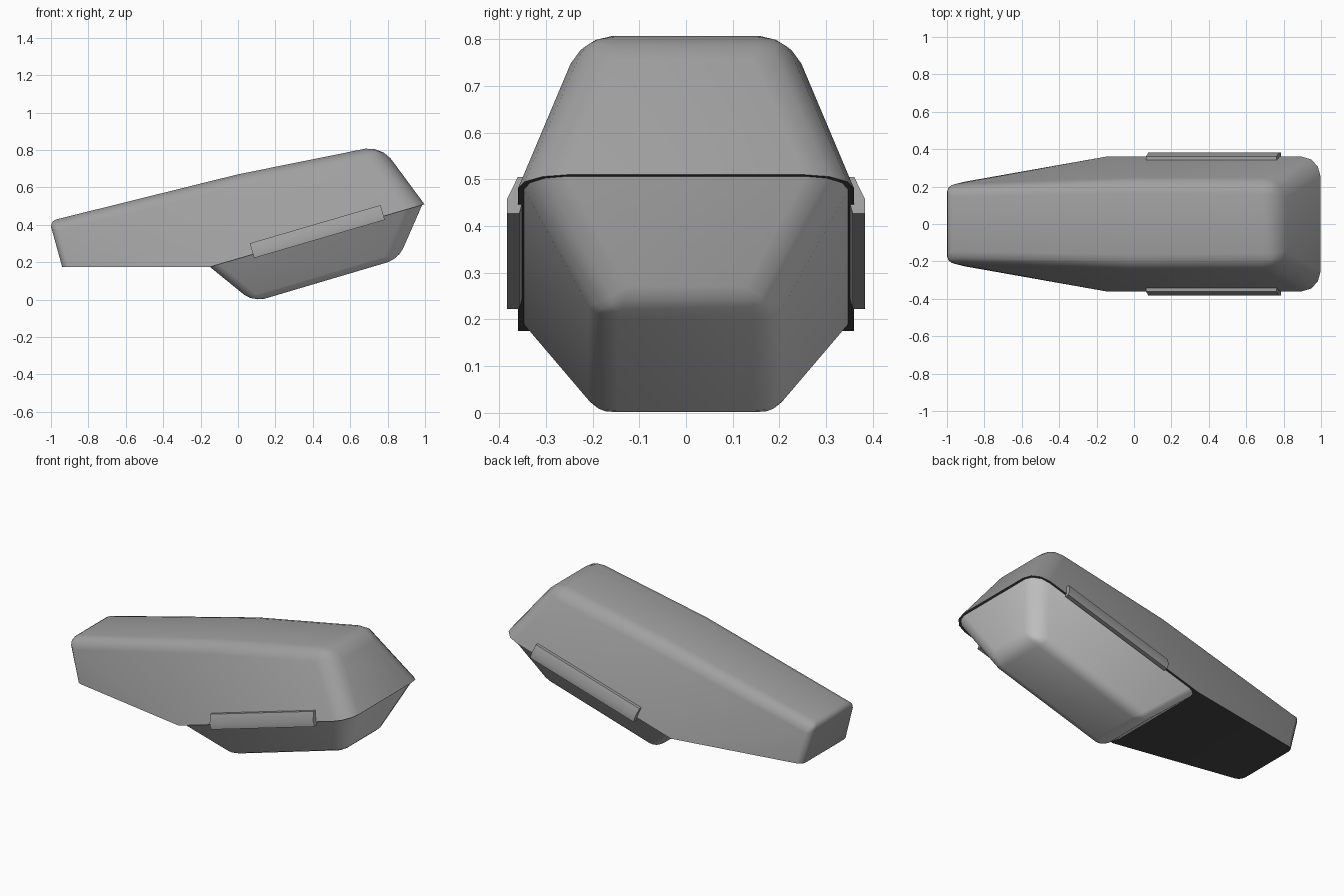
import bpy, bmesh, math
from mathutils import Vector

if "Cube" in bpy.data.objects:
    bpy.data.objects.remove(bpy.data.objects["Cube"])


def material(name, v):
    m = bpy.data.materials.new(name)
    m.diffuse_color = (v, v, v, 1)
    m.use_nodes = True
    m.node_tree.nodes["Principled BSDF"].inputs["Base Color"].default_value = m.diffuse_color
    return m


GREY = material("mid grey", 0.35)
LIGHT = material("light grey", 0.68)
BLACK = material("dark underside", 0.064)


def make(name, verts, faces, mats):
    bm = bmesh.new()
    vs = [bm.verts.new(v) for v in verts]
    for f in faces:
        bm.faces.new([vs[i] for i in f])
    bmesh.ops.recalc_face_normals(bm, faces=bm.faces)
    me = bpy.data.meshes.new(name)
    bm.to_mesh(me)
    bm.free()
    ob = bpy.data.objects.new(name, me)
    bpy.context.collection.objects.link(ob)
    for m in mats:
        me.materials.append(m)
    return ob


def finish(ob, weights, width):
    """Round chosen edges: weights maps a vertex pair to a bevel weight."""
    me = ob.data
    if weights:
        attr = me.attributes.new("bevel_weight_edge", 'FLOAT', 'EDGE')
        for e in me.edges:
            attr.data[e.index].value = weights.get(tuple(sorted(e.vertices)), 0)
        mod = ob.modifiers.new("rounding", 'BEVEL')
        mod.limit_method = 'WEIGHT'
        mod.width = width
        mod.segments = 3
        mod.material = 0
    bpy.ops.object.select_all(action='DESELECT')
    bpy.context.view_layer.objects.active = ob
    ob.select_set(True)
    if weights:
        bpy.ops.object.modifier_apply(modifier="rounding")
    bpy.ops.object.shade_smooth_by_angle(angle=math.radians(30))


def both_sides(half):
    """Mirror a list of (x, y, z) points across y = 0, left side first."""
    return [(x, -y, z) for x, y, z in half] + list(half)


# Upper shell: 0-2 along the top, 3-5 along the bottom rim, +6 is the far side
shell = make("upper_shell", both_sides([
    (-1.008, 0.21, 0.42), (0, 0.23, 0.67), (0.765, 0.222, 0.824),
    (-0.94, 0.22, 0.175), (-0.15, 0.36, 0.175), (0.997, 0.36, 0.51)]),
    [(0, 1, 4, 3), (1, 2, 5, 4), (6, 7, 10, 9), (7, 8, 11, 10),
     (0, 1, 7, 6), (1, 2, 8, 7), (2, 5, 11, 8), (0, 3, 9, 6),
     (3, 4, 10, 9), (4, 5, 11, 10)], [GREY, BLACK])
rim = {3, 4, 5, 9, 10, 11}
for p in shell.data.polygons:
    p.material_index = 1 if set(p.vertices) <= rim else 0
finish(shell, {(0, 1): .65, (6, 7): .65, (1, 2): .65, (7, 8): .65, (2, 8): .85,
               (2, 5): 1, (8, 11): 1, (0, 6): .35, (0, 3): .35, (6, 9): .35}, 0.1)

# Lower pod: tapered tray under the tilted rim plane
pod = make("lower_pod", both_sides([
    (-0.15, 0.347, 0.175), (0.985, 0.347, 0.507),
    (0.858, 0.187, 0.217), (0.081, 0.187, -0.013)]),
    [(0, 1, 2, 3), (4, 5, 6, 7), (0, 1, 5, 4), (1, 2, 6, 5), (2, 3, 7, 6), (0, 3, 7, 4)],
    [LIGHT])
finish(pod, {(2, 3): .45, (6, 7): .45, (2, 6): .65, (3, 7): .7,
             (1, 2): .9, (5, 6): .9, (0, 3): .5, (4, 7): .5}, 0.09)

# Side rails: chamfered bars running along the tilted seam
tilt = math.radians(16.3)
along = Vector((math.cos(tilt), 0, math.sin(tilt)))
up = Vector((-math.sin(tilt), 0, math.cos(tilt)))
centre = Vector((0.424, 0, 0.364))
section = [(.357, -.041), (.383, -.041), (.383, -.008), (.36, .041), (.335, .041)]
for name, s in (("front_rail", -1), ("back_rail", 1)):
    verts = [centre + along * d + up * h + Vector((0, s * y, 0))
             for d in (-0.364, 0.364) for y, h in section]
    n = len(section)
    faces = [(i, (i + 1) % n, (i + 1) % n + n, i + n) for i in range(n)]
    rail = make(name, verts, faces + [tuple(range(n)), tuple(range(n, 2 * n))], [GREY])
    finish(rail, None, 0)
